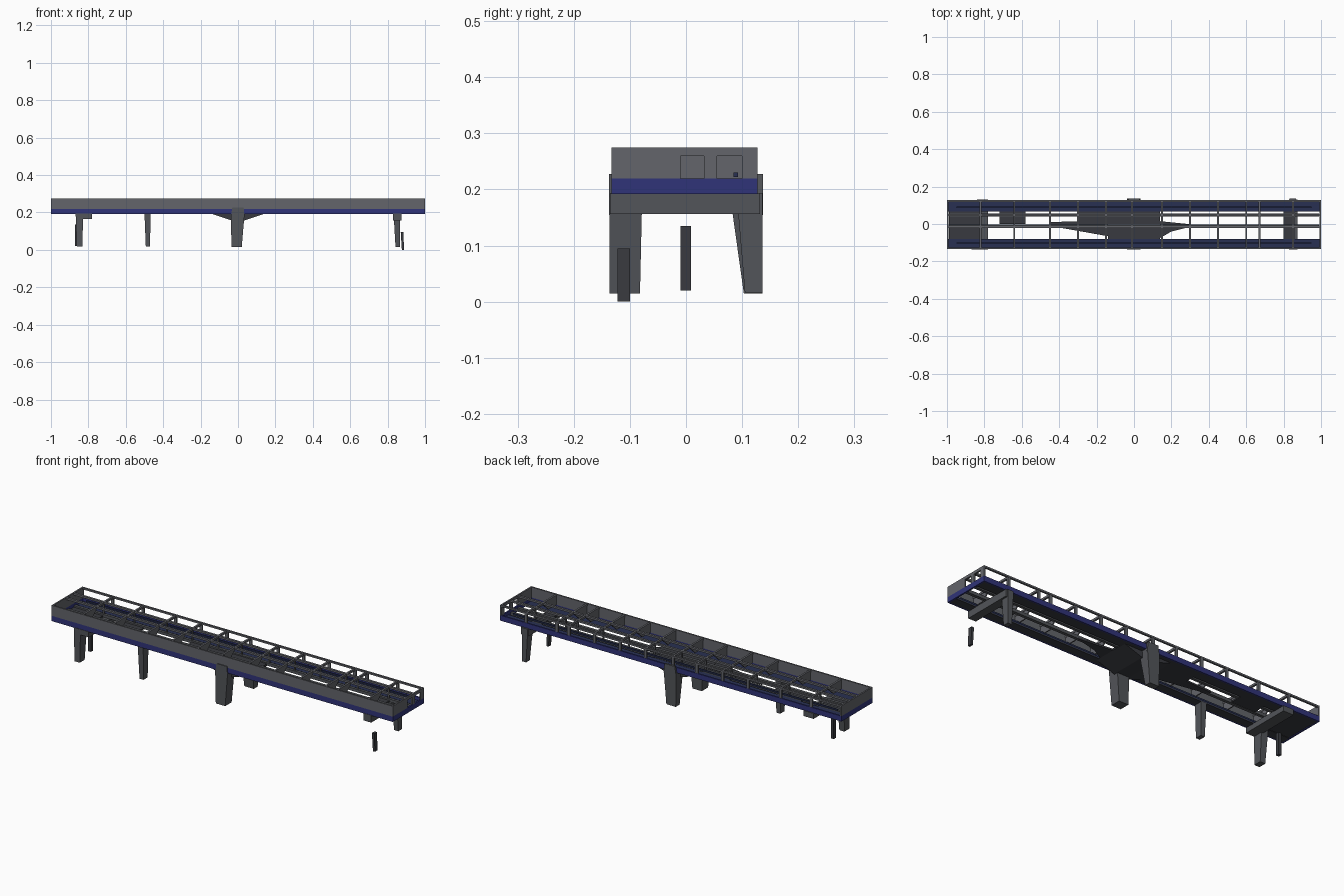
import bpy, bmesh

if "Cube" in bpy.data.objects:
    bpy.data.objects.remove(bpy.data.objects["Cube"])

def mat(name, c):
    m = bpy.data.materials.new(name)
    m.diffuse_color = (*c, 1)
    m.use_nodes = True
    m.node_tree.nodes["Principled BSDF"].inputs["Base Color"].default_value = m.diffuse_color
    return m

GREY = mat("steel grey", (0.125, 0.13, 0.145))
LEG = mat("concrete grey", (0.085, 0.09, 0.10))
DARK = mat("dark grey", (0.04, 0.042, 0.05))
BLUE = mat("deep blue", (0.03, 0.034, 0.19))
NAVY = mat("dark navy", (0.022, 0.03, 0.085))

def prism(bm, low, high):
    """Close two matching rings of points into a solid."""
    a = [bm.verts.new(p) for p in low]
    b = [bm.verts.new(p) for p in high]
    n = len(a)
    bm.faces.new(a[::-1])
    bm.faces.new(b)
    for i in range(n):
        bm.faces.new((a[i], a[(i + 1) % n], b[(i + 1) % n], b[i]))

def finish(bm, name, m):
    bmesh.ops.recalc_face_normals(bm, faces=bm.faces)
    me = bpy.data.meshes.new(name)
    bm.to_mesh(me)
    bm.free()
    me.materials.append(m)
    ob = bpy.data.objects.new(name, me)
    bpy.context.collection.objects.link(ob)
    return ob

def rect(x0, x1, y0, y1, z):
    return [(x0, y0, z), (x1, y0, z), (x1, y1, z), (x0, y1, z)]

def boxes(name, m, items):
    """One object from several (x0, x1, y0, y1, z0, z1) boxes."""
    bm = bmesh.new()
    for x0, x1, y0, y1, z0, z1 in items:
        prism(bm, rect(x0, x1, y0, y1, z0), rect(x0, x1, y0, y1, z1))
    return finish(bm, name, m)

def taper(name, m, low, high):
    """Tapered post between two (x0, x1, y0, y1, z) rectangles."""
    bm = bmesh.new()
    prism(bm, rect(*low), rect(*high))
    return finish(bm, name, m)

YF, YB = -0.133, 0.127           # front and back faces of the deck
Z0, Z1, Z2 = 0.192, 0.220, 0.275  # bottom, top of blue band, top rail
T = 0.008

# Blue band around the deck
boxes("blue_band", BLUE, [
    (-1, 1, YF, YF + T, Z0, Z1), (-1, 1, YB - T, YB, Z0, Z1),
    (-1, -1 + T, YF + T, YB - T, Z0, Z1), (1 - T, 1, YF + T, YB - T, Z0, Z1)])

# Solid front wall
boxes("front_wall", GREY, [(-1, 1, YF, YF + T, Z1, Z2)])

# End walls, the right one with two openings
boxes("left_end_wall", GREY, [(-1, -1 + T, YF + T, YB, Z1, Z2)])
boxes("right_end_wall", GREY, [
    (1 - T, 1, YF + T, -0.01, Z1, Z2), (1 - T, 1, 0.032, 0.055, Z1, Z2),
    (1 - T, 1, 0.10, YB, Z1, Z2),
    (1 - T, 1, -0.01, 0.032, 0.26, Z2), (1 - T, 1, 0.055, 0.10, 0.26, Z2)])

# Open top lattice: long rails and cross beams
beams = [-0.82, -0.64, -0.45, -0.30, -0.15, -0.01, 0.15, 0.30, 0.45, 0.60, 0.67, 0.85]
lattice = [(-1, 1, y - 0.006, y + 0.006, 0.264, Z2 - 0.001) for y in (0.048, -0.015)]
lattice += [(-1, 1, YB - 0.01, YB, 0.266, Z2)]
lattice += [(x - 0.005, x + 0.005, YF + T, YB - 0.01, 0.262, Z2 - 0.002) for x in beams]
boxes("top_lattice", GREY, lattice)

# Posts of the open back side and of the inner rails
posts = []
for x in beams:
    posts += [(x - 0.008, x + 0.008, YB - 0.009, YB - 0.001, Z1, 0.267),
              (x - 0.004, x + 0.004, 0.044, 0.052, 0.20, 0.265)]
boxes("back_posts", GREY, posts)

# Gussets bracing the front wall
bm = bmesh.new()
for x in beams:
    prof = [(YF + T, Z1), (-0.06, Z1), (-0.012, 0.264), (YF + T, 0.264)]
    prism(bm, [(x - 0.003, y, z) for y, z in prof], [(x + 0.003, y, z) for y, z in prof])
finish(bm, "front_gussets", GREY)

# Floor strips along both sides, and their dark underside
sides = [(YF + T, -0.08), (0.068, YB - T)]
boxes("side_floors", NAVY, [(-1 + T, 1 - T, a, b, 0.197, 0.203) for a, b in sides])
boxes("side_undersides", DARK, [(-1 + T, 1 - T, a, b, 0.192, 0.197) for a, b in sides])

# Inner floor plates and joists
boxes("floor_plates", DARK, [
    (-0.99, -0.82, -0.08, 0.068, 0.194, 0.202),
    (-0.14, 0.14, -0.08, 0.068, 0.194, 0.204),
    (0.80, 0.86, -0.08, 0.068, 0.194, 0.202),
    (-0.72, -0.58, 0.0, 0.068, 0.194, 0.202),
    (-0.30, -0.14, 0.0, 0.068, 0.194, 0.202)])
boxes("floor_joists", LEG, [
    (-0.99, 0.99, -0.02, -0.004, 0.195, 0.212),
    (-0.99, 0.99, 0.04, 0.055, 0.195, 0.210)])

# Wedge plates beside the centre floor
bm = bmesh.new()
for ring in ([(-0.14, -0.065), (-0.14, 0.02), (-0.45, 0.01), (-0.45, -0.01)],
             [(0.14, -0.075), (0.20, -0.04), (0.34, -0.005), (0.14, 0.015)]):
    prism(bm, [(x, y, 0.194) for x, y in ring], [(x, y, 0.203) for x, y in ring])
finish(bm, "floor_wedges", DARK)

# Low pipes running inside the deck
boxes("inner_pipes", NAVY, [
    (-0.95, 0.95, 0.085, 0.093, 0.222, 0.230),
    (-0.95, 0.95, -0.105, -0.098, 0.215, 0.223)])

# Centre support: haunched cross beam, heads and two tapered legs
bm = bmesh.new()
prof = [(-0.14, 0.193), (0.14, 0.193), (0.035, 0.158), (-0.035, 0.158)]
prism(bm, [(x, -0.10, z) for x, z in prof], [(x, 0.10, z) for x, z in prof])
finish(bm, "centre_beam", DARK)
for side, s in (("front", -1), ("back", 1)):
    y = sorted((s * 0.136, s * (0.082 if s < 0 else 0.103)))
    yt = sorted((s * 0.137, s * 0.078))
    taper(f"centre_{side}_leg", LEG, (-0.035, 0.02, *y, 0.015), (-0.038, 0.035, *yt, 0.193))
    yh = sorted((s * 0.137, s * 0.127))
    taper(f"centre_{side}_head", LEG, (-0.038, 0.035, *yh, 0.18), (-0.03, 0.03, *yh, 0.228))

# Outer supports: cross beams with single legs
boxes("left_cross_beam", LEG, [(-0.84, -0.78, -0.135, 0.132, 0.165, 0.194)])
boxes("right_cross_beam", LEG, [(0.83, 0.875, -0.135, 0.132, 0.156, 0.194)])
taper("left_front_leg", LEG, (-0.862, -0.832, -0.136, -0.095, 0.017),
      (-0.868, -0.828, -0.135, -0.08, 0.194))
taper("mid_left_leg", LEG, (-0.493, -0.470, -0.12, -0.085, 0.017),
      (-0.50, -0.468, -0.125, -0.08, 0.194))
taper("right_back_leg", LEG, (0.842, 0.866, 0.105, 0.136, 0.016),
      (0.832, 0.866, 0.09, 0.136, 0.194))

# Short free-standing posts
boxes("left_middle_post", DARK, [(-0.872, -0.855, -0.01, 0.009, 0.02, 0.135)])
taper("right_front_post", DARK, (0.876, 0.888, -0.122, -0.10, 0.0),
      (0.870, 0.884, -0.122, -0.10, 0.095))
